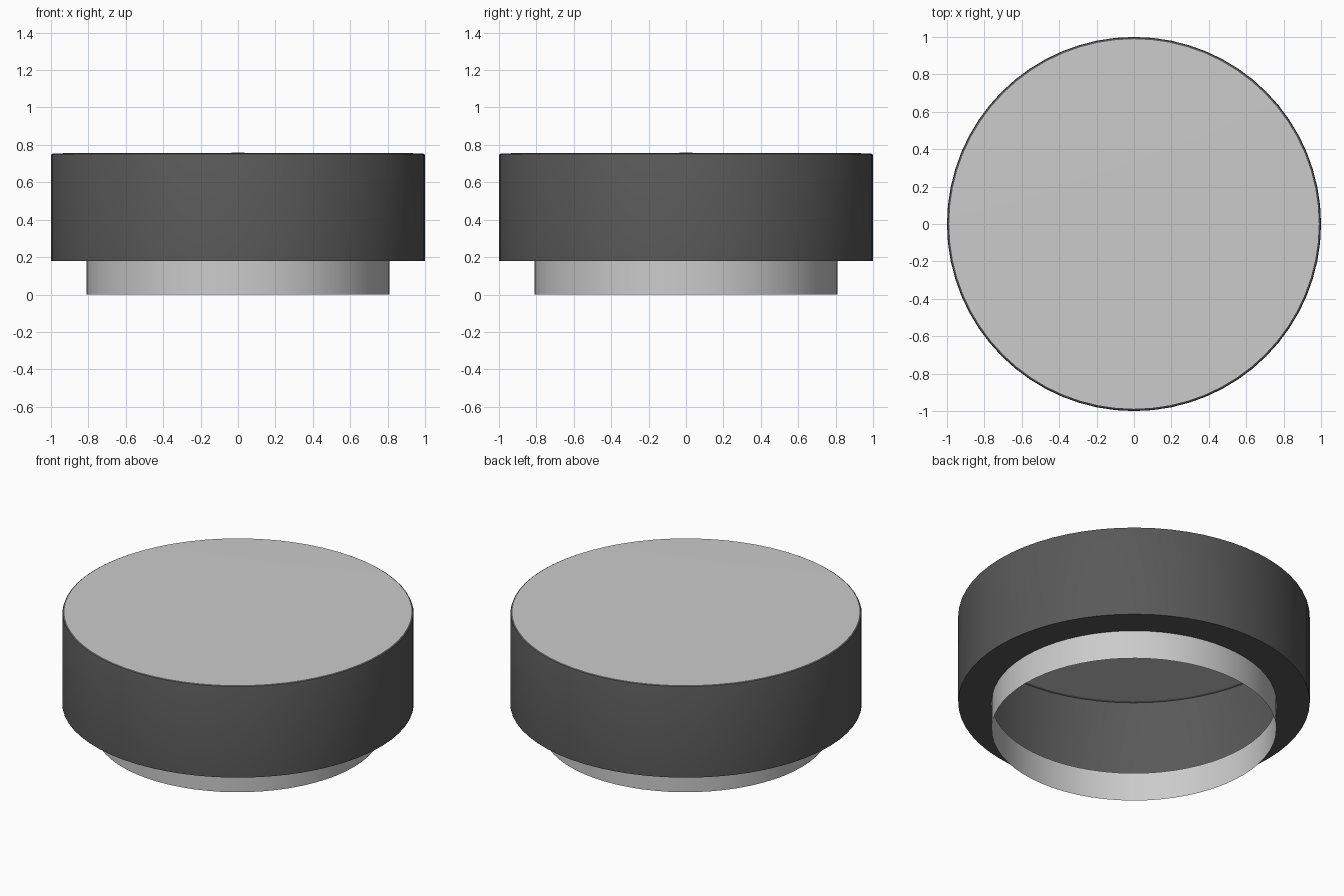
import bpy, bmesh, math

if "Cube" in bpy.data.objects:
    bpy.data.objects.remove(bpy.data.objects["Cube"])

SEGMENTS = 64


def lathe(name, profile, colour=None):
    """Revolve (radius, z) points about z; radius 0 becomes a single centre point."""
    bm = bmesh.new()
    rings = []
    for r, z in profile:
        if r == 0:
            rings.append([bm.verts.new((0, 0, z))] * SEGMENTS)
        else:
            rings.append([bm.verts.new((r * math.cos(a), r * math.sin(a), z))
                          for a in (2 * math.pi * i / SEGMENTS for i in range(SEGMENTS))])
    for low, high in zip(rings, rings[1:]):
        for i in range(SEGMENTS):
            j = (i + 1) % SEGMENTS
            bm.faces.new(list(dict.fromkeys((low[i], low[j], high[j], high[i]))))
    mesh = bpy.data.meshes.new(name)
    bm.to_mesh(mesh)
    bm.free()
    obj = bpy.data.objects.new(name, mesh)
    bpy.context.collection.objects.link(obj)
    if colour:
        mat = bpy.data.materials.new(name + "_colour")
        mat.diffuse_color = colour
        mat.use_nodes = True
        mat.node_tree.nodes["Principled BSDF"].inputs["Base Color"].default_value = mat.diffuse_color
        mesh.materials.append(mat)
    bpy.ops.object.select_all(action='DESELECT')
    obj.select_set(True)
    bpy.context.view_layer.objects.active = obj
    bpy.ops.object.shade_smooth_by_angle(angle=math.radians(40))
    return obj


# Dark hollow outer shell: underside ledge, side wall and small rounded top edge
lathe("outer_shell",
      [(0.81, 0.18), (1, 0.18), (1, 0.742), (0.997, 0.75), (0.988, 0.755)],
      (0.1, 0.1, 0.1, 1))

# Pale top cap, very slightly crowned
lathe("top_cap", [(0.988, 0.755), (0.6, 0.757), (0, 0.758)])

# Thin open collar under the shell
lathe("base_collar", [(0.81, 0), (0.81, 0.18)])
